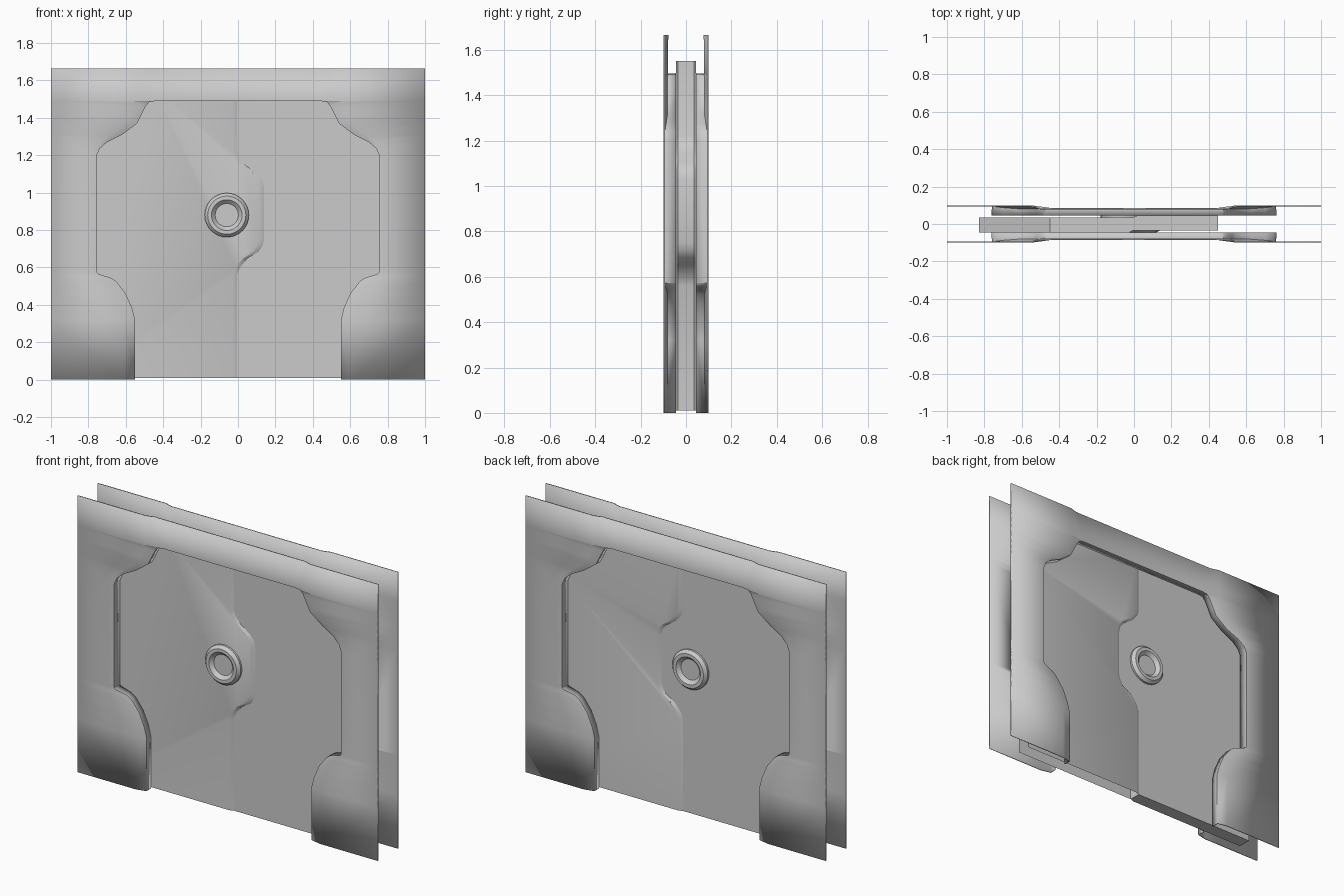
import bpy, bmesh, math
from mathutils import Matrix

cube = bpy.data.objects.get("Cube")
if cube:
    bpy.data.objects.remove(cube, do_unlink=True)

GREY = (0.6, 0.6, 0.6, 1.0)
mat = bpy.data.materials.new("wall_grey")
mat.use_nodes = True
mat.diffuse_color = GREY
mat.node_tree.nodes["Principled BSDF"].inputs["Base Color"].default_value = GREY


def finish(name, bm):
    """Turn a bmesh into a shaded object."""
    mesh = bpy.data.meshes.new(name)
    bm.to_mesh(mesh)
    bm.free()
    mesh.materials.append(mat)
    ob = bpy.data.objects.new(name, mesh)
    bpy.context.collection.objects.link(ob)
    bpy.ops.object.select_all(action='DESELECT')
    ob.select_set(True)
    bpy.context.view_layer.objects.active = ob
    bpy.ops.object.shade_smooth_by_angle(angle=math.radians(30))
    return ob


# Half of the doorway outline, floor to lintel
OPENING = [(.55, 0), (.55, .32), (.565, .38), (.60, .46), (.65, .525), (.68, .545),
           (.745, .565), (.755, .575), (.755, 1.2), (.74, 1.235), (.70, 1.27),
           (.62, 1.31), (.54, 1.37), (.52, 1.41), (.495, 1.46), (.475, 1.485), (.44, 1.49)]
TOP, OUT, RECESS, INNER = 1.665, .1, .085, .045


def wall(name, side):
    """Thin wall sheet with bevelled surround and a flange into the doorway."""
    bm = bmesh.new()

    def v(x, y, z):
        return bm.verts.new((x, side * y, z))

    edge, rim, border, lip = [], [], [], []
    for x, z in OPENING:
        t = min(1, max(0, (.755 - x) / .1))
        edge.append(v(x, OUT - (OUT - RECESS) * t, z))
        rim.append(v(max(x + .06 * t + .001, .55), OUT, z))
        border.append(v(1, OUT, z))
        lip.append(v(x, INNER, z))
    # Lintel above the doorway
    z = OPENING[-1][1]
    mid, mid_top = v(0, RECESS, z), v(0, RECESS, TOP)
    top_edge, top_rim, corner = v(.5, RECESS, TOP), v(.55, OUT, TOP), v(1, OUT, TOP)
    bm.faces.new((mid, edge[-1], top_edge, mid_top))
    edge_flange, lip = edge + [mid], lip + [v(0, INNER, z)]
    edge, rim, border = edge + [top_edge], rim + [top_rim], border + [corner]
    for a, b in ((edge, rim), (rim, border), (edge_flange, lip)):
        for i in range(len(a) - 1):
            bm.faces.new((a[i], b[i], b[i + 1], a[i + 1]))
    bmesh.ops.recalc_face_normals(bm, faces=bm.faces)
    bm.normal_update()
    if sum(f.normal.y * f.calc_area() for f in bm.faces) * side < 0:
        bmesh.ops.reverse_faces(bm, faces=bm.faces)
    ob = finish(name, bm)
    ob.modifiers.new("mirror", 'MIRROR')
    sheet = ob.modifiers.new("sheet", 'SOLIDIFY')
    sheet.thickness = .007
    sheet.offset = -1


wall("front_wall", -1)
wall("back_wall", 1)

# Meeting line of the two leaves, floor to top
SEAM = [(-.005, .01), (-.005, .56), (.01, .60), (.05, .65), (.11, .685), (.13, .715),
        (.14, .75), (.14, 1.03), (.13, 1.07), (.10, 1.105), (.04, 1.145), (.005, 1.19),
        (-.005, 1.22), (-.005, 1.55)]
FACE, BACK = .045, .035


def leaf(name, s, hollow):
    """Door leaf on side s; its proud face has a chamfer along the seam."""
    bm = bmesh.new()
    outer = [(s * .45, 1.55), (s * .83, 1.25), (s * .83, .01)]
    n = len(SEAM)

    def loop(y, shift):
        pts = [(x + shift, z) for x, z in SEAM] + outer
        return [bm.verts.new((x, y, z)) for x, z in pts]

    proud = loop(s * FACE, s * .022)
    shoulder = loop(s * BACK, 0)
    plain = loop(-s * BACK, 0)
    bm.faces.new(proud)
    bm.faces.new(plain)
    count = len(proud)
    for a, b in ((proud, shoulder), (shoulder, plain)):
        for i in range(count):
            if hollow and (i >= n or (i < n - 1 and a is shoulder)):
                continue
            j = (i + 1) % count
            bm.faces.new((a[i], a[j], b[j], b[i]))
    bmesh.ops.recalc_face_normals(bm, faces=bm.faces)
    finish(name, bm)


leaf("right_door_leaf", -1, False)
leaf("left_door_leaf", 1, True)

# Round lock boss: radius and height pairs
BOSS = [(.118, 0), (.118, .012), (.102, .03), (.082, .03), (.062, .01), (0, .01)]


def boss(name, side, base):
    bm = bmesh.new()
    pts = [bm.verts.new((r, side * (base + h), 0)) for r, h in BOSS]
    edges = [bm.edges.new(p) for p in zip(pts, pts[1:])]
    bmesh.ops.spin(bm, geom=pts + edges, cent=(0, 0, 0), axis=(0, 1, 0),
                   angle=math.tau, steps=32, use_duplicate=False)
    bmesh.ops.remove_doubles(bm, verts=bm.verts, dist=.0005)
    bmesh.ops.recalc_face_normals(bm, faces=bm.faces)
    bm.normal_update()
    if sum(f.normal.y * f.calc_area() for f in bm.faces) * side < 0:
        bmesh.ops.reverse_faces(bm, faces=bm.faces)
    bm.transform(Matrix.Translation((-.06, 0, .88)))
    finish(name, bm)


boss("front_lock_ring", -1, FACE)
boss("back_lock_ring", 1, BACK)
